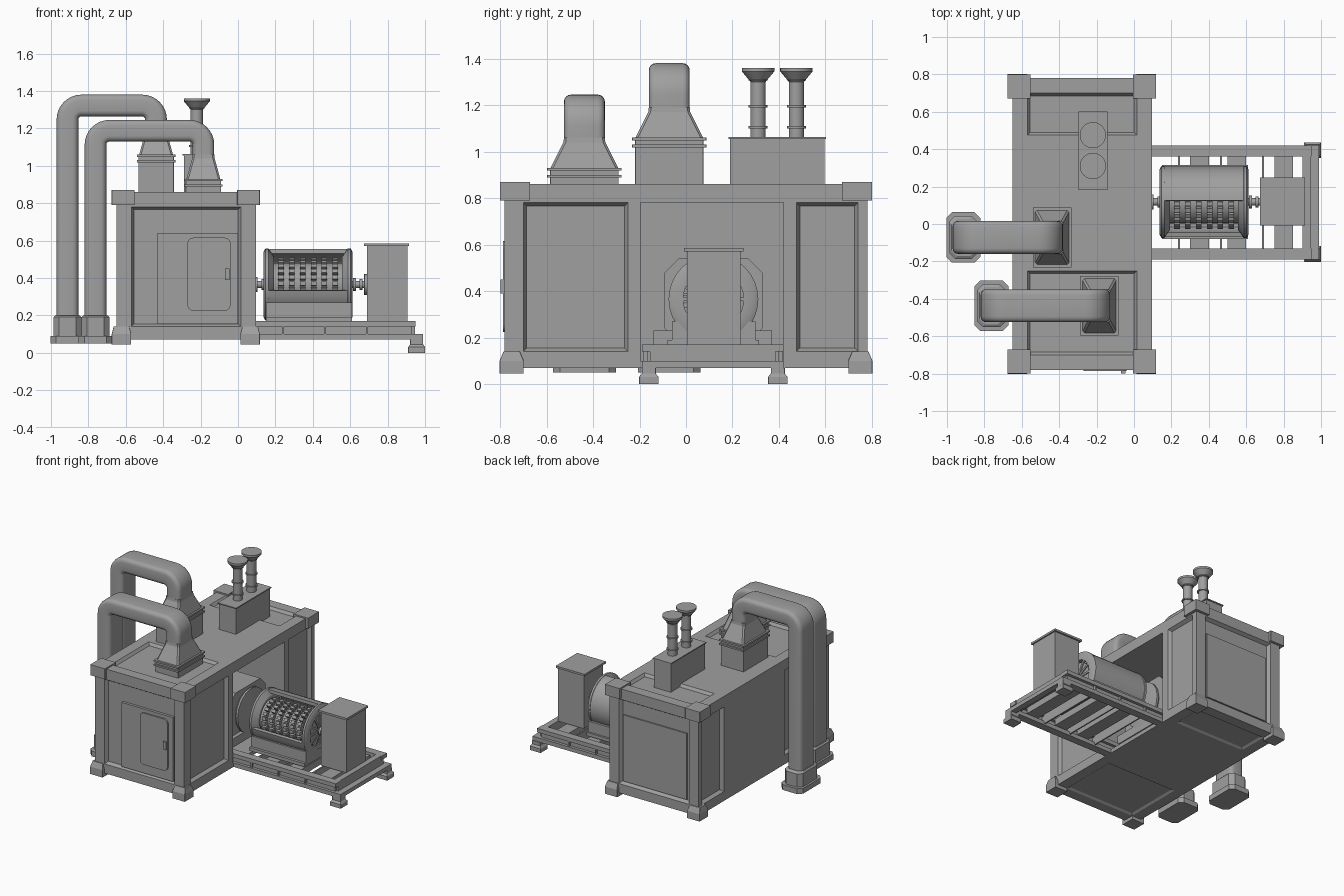
import bpy, bmesh, math
from mathutils import Matrix, Vector

cube = bpy.data.objects.get("Cube")
if cube:
    bpy.data.objects.remove(cube, do_unlink=True)

grey = bpy.data.materials.new("machine grey")
grey.use_nodes = True
grey.diffuse_color = (0.35, 0.35, 0.35, 1)
grey.node_tree.nodes["Principled BSDF"].inputs["Base Color"].default_value = grey.diffuse_color


def finish(name, bm, smooth=False):
    bmesh.ops.remove_doubles(bm, verts=bm.verts, dist=1e-5)
    bmesh.ops.recalc_face_normals(bm, faces=bm.faces)
    mesh = bpy.data.meshes.new(name)
    bm.to_mesh(mesh)
    bm.free()
    mesh.materials.append(grey)
    if smooth:
        mesh.shade_smooth()
        mesh.set_sharp_from_angle(angle=math.radians(35))
    obj = bpy.data.objects.new(name, mesh)
    bpy.context.collection.objects.link(obj)
    return obj


def add_box(bm, x0, x1, y0, y1, z0, z1, turn=None):
    size = Matrix.Diagonal((x1 - x0, y1 - y0, z1 - z0, 1))
    place = Matrix.Translation(((x0 + x1) / 2, (y0 + y1) / 2, (z0 + z1) / 2))
    matrix = place @ size
    bmesh.ops.create_cube(bm, size=1, matrix=turn @ matrix if turn else matrix)


def boxes(name, *limits):
    bm = bmesh.new()
    for lim in limits:
        add_box(bm, *lim)
    return finish(name, bm)


def loft(bm, rings, cap=True, loop=False):
    """Skin a list of equal-length point rings."""
    rows = [[bm.verts.new(p) for p in ring] for ring in rings]
    pairs = list(zip(rows, rows[1:])) + ([(rows[-1], rows[0])] if loop else [])
    for a, b in pairs:
        for i in range(len(a)):
            j = (i + 1) % len(a)
            bm.faces.new((a[i], a[j], b[j], b[i]))
    if cap and not loop:
        bm.faces.new(rows[0])
        bm.faces.new(rows[-1])


def rounded(hx, hy, r, steps=4):
    """Rounded rectangle outline; one step gives chamfered corners."""
    pts = []
    for k, (sx, sy) in enumerate(((1, 1), (-1, 1), (-1, -1), (1, -1))):
        for s in range(steps + 1):
            a = (k + s / steps) * math.pi / 2
            pts.append((sx * (hx - r) + r * math.cos(a), sy * (hy - r) + r * math.sin(a)))
    return pts


def tower(name, cx, cy, levels, r=0.001, steps=1):
    """Stack of rectangular levels (half x, half y, z)."""
    bm = bmesh.new()
    loft(bm, [[(cx + x, cy + y, z) for x, y in rounded(hx, hy, r, steps)]
              for hx, hy, z in levels])
    return finish(name, bm)


def lathe(name, profile, origin, axis="z", start=0, end=360, n=32):
    """Revolve a closed (radius, height) profile, fully or partly."""
    bm = bmesh.new()
    full = end - start == 360
    rings = []
    for i in range(n if full else n + 1):
        a = math.radians(start + (end - start) * i / n)
        c, s = math.cos(a), math.sin(a)
        rings.append([Vector(origin) + Vector((h, r * c, r * s) if axis == "x" else (r * c, r * s, h))
                      for r, h in profile])
    loft(bm, rings, loop=full)
    bmesh.ops.dissolve_degenerate(bm, dist=1e-6, edges=bm.edges)
    return finish(name, bm, True)


def recess(bm, axis, side, plane, u, v, depth=0.025):
    """Cutter with sloped walls sinking into a face of the housing."""
    rings = []
    for offset, shrink in ((0.02, 0), (0, 0), (-depth, 0.015)):
        ring = []
        for a, b in ((0, 0), (1, 0), (1, 1), (0, 1)):
            p = [u[a] + shrink * (1 - 2 * a), v[b] + shrink * (1 - 2 * b)]
            p.insert(axis, plane + side * offset)
            ring.append(p)
        rings.append(ring)
    loft(bm, rings)


# Housing with machine bay and sunken panels
housing = boxes("housing", (-0.65, 0.095, -0.78, 0.78, 0.07, 0.86))
FRONT, BACK, WIDTH, HEIGHT = (-0.7, -0.25), (0.475, 0.74), (-0.57, 0.015), (0.14, 0.78)
bm = bmesh.new()
add_box(bm, -0.58, 0.2, -0.195, 0.42, 0.1, 0.78)
for span in (FRONT, BACK):
    recess(bm, 0, 1, 0.095, span, HEIGHT)
    recess(bm, 0, -1, -0.65, span, HEIGHT)
    roof = (span[0], min(span[1], 0.7))
    recess(bm, 2, 1, 0.86, WIDTH, roof, 0.02)
    recess(bm, 2, -1, 0.07, WIDTH, roof, 0.01)
for side in (-1, 1):
    recess(bm, 1, side, side * 0.78, WIDTH, HEIGHT)
cutter = finish("housing_cutter", bm)
cutter.hide_render = True
cut = housing.modifiers.new("panels", "BOOLEAN")
cut.object, cut.operation, cut.solver = cutter, "DIFFERENCE", "EXACT"
bpy.context.view_layer.update()
cut_mesh = bpy.data.meshes.new_from_object(housing.evaluated_get(bpy.context.evaluated_depsgraph_get()))
housing.modifiers.clear()
housing.data = cut_mesh
bpy.data.objects.remove(cutter, do_unlink=True)

# Corner blocks and feet
for x, sx in ((-0.675, 1), (0.117, -1)):
    for sy in (-1, 1):
        tower("corner_block", x + sx * 0.061, sy * 0.735, [(0.061, 0.065, 0.79), (0.061, 0.065, 0.87)])
        tower("corner_foot", x + sx * 0.052, sy * 0.75,
              [(0.052, 0.052, 0.045), (0.052, 0.052, 0.1), (0.042, 0.035, 0.14)])

# Doors
boxes("front_door_panel", (-0.43, 0, -0.775, -0.74, 0.155, 0.64))
boxes("back_panel", (-0.54, -0.01, 0.74, 0.765, 0.16, 0.66))
bm = bmesh.new()
loft(bm, [[(-0.155 + x, y, 0.42 + z) for x, z in rounded(0.115, 0.195, 0.03)] for y in (-0.77, -0.787)])
finish("door_leaf", bm)
boxes("door_handle", (-0.07, -0.045, -0.798, -0.78, 0.39, 0.45))


def duct(name, x0, x1, y, top, hood):
    """Riser, bent rectangular pipe and flared roof hood."""
    half, r = 0.058, 0.075
    z = top - half
    path = [(x0, 0.1, 0)]
    for cx, first in ((x0 + r, 180), (x1 - r, 90)):
        for i in range(9):
            a = math.radians(first - i * 11.25)
            path.append((cx + r * math.cos(a), z - r + r * math.sin(a), math.pi - a))
    path.append((x1, hood, math.pi))
    outline = rounded(half, 0.088, 0.03)
    bm = bmesh.new()
    loft(bm, [[(px - u * math.cos(t), y + v, pz + u * math.sin(t)) for u, v in outline]
              for px, pz, t in path])
    finish(name + "_pipe", bm, True)
    tower(name + "_base", x0, y, [(0.09, 0.135, 0.05), (0.09, 0.135, 0.09), (0.075, 0.115, 0.09),
                                  (0.075, 0.115, 0.19), (0.065, 0.1, 0.2)], 0.03)
    low = hood - 0.11
    tower(name + "_hood", x1, y, [(0.09, 0.145, low - 0.03), (0.09, 0.145, low), (0.06, 0.09, hood),
                                  (0.058, 0.088, hood + 0.02)], 0.01)
    tower(name + "_box", x1, y, [(0.095, 0.147, 0.84), (0.095, 0.147, low)])
    for dz in (0, 0.03):
        tower(name + "_flange", x1, y, [(0.103, 0.16, low - dz - 0.012), (0.103, 0.16, low - dz)])


duct("rear_duct", -0.912, -0.438, -0.072, 1.38, 1.17)
duct("front_duct", -0.762, -0.185, -0.437, 1.245, 1.04)

# Exhaust box and stacks
boxes("exhaust_box", (-0.29, -0.15, 0.19, 0.595, 0.84, 1.055), (-0.297, -0.143, 0.182, 0.602, 1.055, 1.063))
for y in (0.31, 0.475):
    at = (-0.22, y, 0)
    lathe("exhaust_stack", [(0, 1.06), (0.033, 1.06), (0.033, 1.3), (0.045, 1.315), (0.07, 1.345),
                            (0.07, 1.36), (0, 1.36)], at)
    for z in (1.1, 1.19, 1.305):
        lathe("stack_ring", [(0.03, z), (0.041, z), (0.041, z + 0.01), (0.03, z + 0.01)], at)

# Skid frame
boxes("skid_rails", *[(-0.55, end, y - w, y + w, z0, z1)
                      for end, w, z0, z1 in ((0.99, 0.03, 0.07, 0.1), (0.93, 0.008, 0.1, 0.14),
                                             (0.95, 0.03, 0.14, 0.17))
                      for y in (-0.16, 0.39)])
boxes("skid_ends", (0.945, 0.99, -0.19, 0.42, 0.07, 0.1), (0.9, 0.945, -0.155, 0.385, 0.1, 0.17))
boxes("skid_ribs", *[(x - 0.005, x + 0.005, -0.185, 0.415, 0.08, 0.15) for x in (0.24, 0.465, 0.69)])
boxes("skid_cross_beams", *[(x, x + 0.1, -0.13, 0.36, 0.1, 0.15) for x in (0.3, 0.5, 0.75)])
for y in (-0.16, 0.395):
    tower("skid_foot", 0.955, y, [(0.045, 0.042, 0), (0.045, 0.042, 0.03), (0.035, 0.03, 0.045),
                                  (0.035, 0.03, 0.07)])

# Generator drum, open over the upper front quarter
AXIS = (0, 0.118, 0.365)
lathe("drum_shell", [(0.165, 0.16), (0.19, 0.16), (0.19, 0.59), (0.165, 0.59)], AXIS, "x", -170, 88, 28)
lathe("drum_core", [(0, 0.15), (0.115, 0.15), (0.115, 0.6), (0, 0.6)], AXIS, "x")
for x, d in ((0.137, 1), (0.612, -1)):
    lathe("drum_collar", [(0.13, x), (0.175, x), (0.193, x + d * 0.01), (0.193, x + d * 0.025),
                          (0.15, x + d * 0.055), (0.13, x + d * 0.055)], AXIS, "x")
bm = bmesh.new()
for i in range(6):
    x = 0.215 + 0.058 * i
    for k in range(9):
        turn = Matrix.Translation(AXIS) @ Matrix.Rotation(math.radians(80 + 14 * k), 4, "X")
        add_box(bm, x, x + 0.03, 0.1, 0.145, -0.011, 0.011, turn)
finish("winding_teeth", bm)
bm = bmesh.new()
for x in (0.142, 0.595):
    for k in range(12):
        turn = Matrix.Translation(AXIS) @ Matrix.Rotation(math.radians(30 * k), 4, "X")
        add_box(bm, x, x + 0.012, 0.03, 0.14, -0.008, 0.008, turn)
finish("end_grille_spokes", bm)
boxes("drum_pedestal", (0.15, 0.61, -0.06, 0.3, 0.175, 0.27), (0.15, 0.61, -0.08, 0.315, 0.165, 0.19))

# Shaft and couplings
lathe("drive_shaft", [(0, 0), (0.02, 0), (0.02, 0.7), (0, 0.7)], AXIS, "x")
for x, r in ((0.09, 0.04), (0.125, 0.03), (0.615, 0.035), (0.65, 0.03), (0.675, 0.055)):
    lathe("shaft_coupling", [(0, x), (r, x), (r, x + 0.015), (0, x + 0.015)], AXIS, "x")

# Control cabinet
boxes("control_cabinet", (0.69, 0.905, 0.005, 0.235, 0.165, 0.57), (0.675, 0.915, -0.008, 0.248, 0.57, 0.585))

# Engine inside the bay
bm = bmesh.new()
loft(bm, [[(x, AXIS[1] + u, 0.36 + v) for u, v in rounded(0.21, 0.18, 0.06, 1)] for x in (-0.45, 0.0)])
finish("engine_block", bm)
boxes("engine_mount", (-0.45, 0.03, -0.14, 0.37, 0.165, 0.23))
lathe("flywheel", [(0, 0), (0.15, 0), (0.165, 0.015), (0.165, 0.03), (0.06, 0.045), (0, 0.045)],
      AXIS, "x", n=16)
